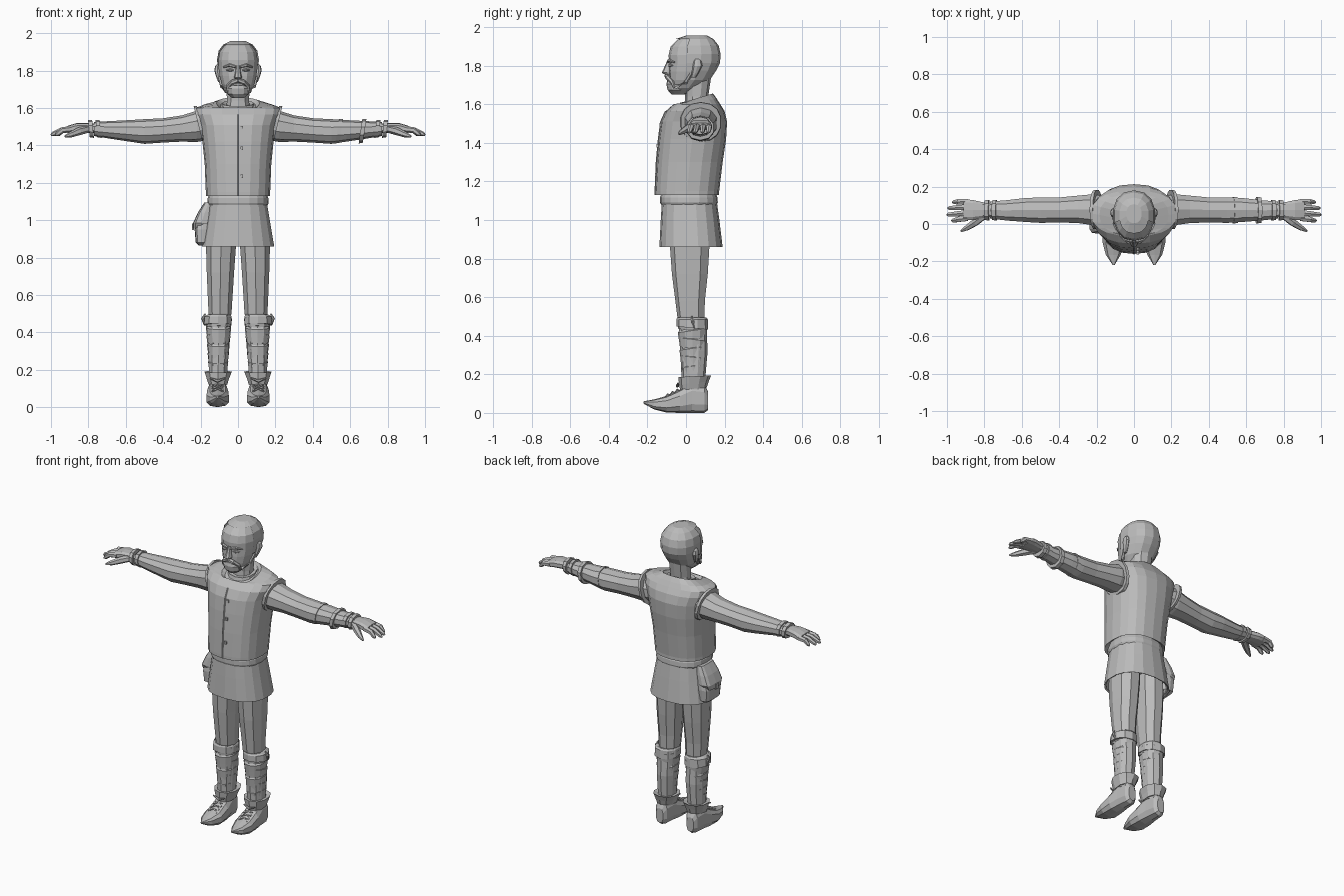
import bpy, bmesh, math
from mathutils import Vector

grey = bpy.data.materials.new("plain_grey")
grey.diffuse_color = (0.5, 0.5, 0.5, 1)


def finish(name, bm):
    bmesh.ops.recalc_face_normals(bm, faces=bm.faces)
    me = bpy.data.meshes.new(name)
    bm.to_mesh(me)
    bm.free()
    me.materials.append(grey)
    ob = bpy.data.objects.new(name, me)
    bpy.context.collection.objects.link(ob)
    return ob


def bridge(bm, loops, caps=True):
    for a, b in zip(loops, loops[1:]):
        n = len(a)
        for i in range(n):
            j = (i + 1) % n
            bm.faces.new((a[i], a[j], b[j], b[i]))
    if caps:
        bm.faces.new(loops[0])
        bm.faces.new(loops[-1])


def loft(name, axis, rings, n=10, p=2.2, s=1, drop=None):
    """Rings are (position, u0, u1, v0, v1[, tilt]) across the axis; s mirrors in x."""
    bm = bmesh.new()
    loops = []
    for r in rings:
        t, u0, u1, v0, v1 = r[:5]
        tilt = r[5] if len(r) > 5 else 0
        loop = []
        for i in range(n):
            a = 2 * math.pi * i / n - math.pi / 2
            c, d = math.cos(a), math.sin(a)
            c = math.copysign(abs(c) ** (2 / p), c) * (u1 - u0) / 2
            d = math.copysign(abs(d) ** (2 / p), d) * (v1 - v0) / 2
            u, v, w = (u0 + u1) / 2 + c, (v0 + v1) / 2 + d, t + tilt * d
            x, y, z = {'x': (w, u, v), 'y': (u, w, v), 'z': (u, v, w)}[axis]
            loop.append(bm.verts.new((x * s, y, z)))
        loops.append(loop)
    bridge(bm, loops)
    if drop:
        bad = [f for f in bm.faces if drop(f.calc_center_median())]
        bmesh.ops.delete(bm, geom=bad, context='FACES')
    return finish(name, bm)


def tube(name, pts, radii, n=6, s=1):
    bm = bmesh.new()
    pts = [Vector((x * s, y, z)) for x, y, z in pts]
    loops = []
    for i, q in enumerate(pts):
        d = (pts[min(i + 1, len(pts) - 1)] - pts[max(i - 1, 0)]).normalized()
        u = d.cross(Vector((0, 1, 0)) if abs(d.y) < .8 else Vector((0, 0, 1))).normalized()
        v = d.cross(u)
        loops.append([bm.verts.new(q + radii[i] * (u * math.cos(2 * math.pi * k / n)
                      + v * math.sin(2 * math.pi * k / n))) for k in range(n)])
    bridge(bm, loops)
    return finish(name, bm)


def box(name, c, size):
    bm = bmesh.new()
    bmesh.ops.create_cube(bm, size=1)
    for v in bm.verts:
        v.co = Vector([c[i] + v.co[i] * size[i] for i in range(3)])
    return finish(name, bm)


def sym(z, x, y0, y1, tilt=0):
    return (z, -x, x, y0, y1, tilt)


# Vest, with a hollow hem and a neckline that dips at the front
loft("vest", 'z', [
    sym(1.16, .13, -.11, .13), sym(1.13, .172, -.16, .172), sym(1.15, .172, -.16, .172),
    sym(1.30, .178, -.152, .19), sym(1.42, .19, -.142, .208), sym(1.51, .203, -.13, .213),
    sym(1.565, .225, -.105, .2), sym(1.60, .23, -.065, .178), sym(1.615, .185, -.062, .16, .12),
    sym(1.625, .115, -.07, .14, .3), sym(1.61, .095, -.055, .13, .3)], n=20, p=2.4)
loft("shirt_collar", 'z', [sym(1.56, .09, -.05, .13, .2), sym(1.625, .085, -.03, .13, .2),
                           sym(1.62, .07, -.015, .12, .2)], n=12)
tube("vest_seam", [(0, -.16, 1.13), (0, -.153, 1.3), (0, -.142, 1.42), (0, -.13, 1.51),
                   (0, -.105, 1.565)], [.004] * 5, n=4)
for z, y in ((1.495, -.132), (1.385, -.146), (1.235, -.156)):
    box("vest_button", (.02, y, z), (.014, .012, .018))

# Belt and tunic skirt
loft("belt", 'z', [sym(1.08, .158, -.13, .16), sym(1.092, .164, -.135, .165),
                   sym(1.118, .162, -.135, .163), sym(1.15, .15, -.12, .15)], n=20, p=2.4)
loft("tunic_skirt", 'z', [
    sym(1.12, .15, -.115, .15), sym(1.095, .156, -.125, .16), sym(1.0, .172, -.131, .173),
    sym(.86, .196, -.138, .19), sym(.865, .186, -.128, .18), sym(.95, .165, -.11, .155)],
    n=18, p=2.4)

# Belt pouch
loft("pouch", 'z', [(.865, -.21, -.16, -.02, .08), (.88, -.226, -.15, -.045, .105),
                    (.95, -.232, -.15, -.05, .11), (1.03, -.21, -.14, -.04, .1),
                    (1.09, -.175, -.13, -.03, .09)], n=12, p=4)
loft("pouch_flap", 'z', [(.955, -.24, -.16, -.035, .095), (.985, -.24, -.15, -.052, .112),
                         (1.04, -.215, -.14, -.046, .106), (1.095, -.18, -.13, -.034, .094)],
     n=12, p=4)
box("pouch_clasp", (-.24, .03, .965), (.012, .022, .035))

# Neck, head and hair shell
loft("neck", 'z', [sym(1.56, .068, -.01, .125), sym(1.64, .062, -.005, .115),
                   sym(1.74, .066, -.01, .13)], n=10)
HEAD = [(1.657, .035, -.065, .02), (1.685, .065, -.085, .07), (1.725, .088, -.088, .12),
        (1.77, .1, -.09, .15), (1.81, .106, -.088, .17), (1.855, .108, -.09, .174),
        (1.90, .1, -.08, .163), (1.935, .073, -.045, .135), (1.953, .035, .01, .1)]
loft("head", 'z', [sym(*r) for r in HEAD], n=14, p=2.3)
loft("hair", 'z', [sym(z + .005, x + .006, a - .006, b + .006) for z, x, a, b in HEAD[2:]],
     n=14, p=2.3,
     drop=lambda c: (c.z < 1.925 and c.y < .0) or (c.z < 1.76 and c.y < .06))

# Face
loft("nose", 'z', [sym(1.752, .014, -.105, -.07), sym(1.764, .021, -.126, -.07),
                   sym(1.79, .015, -.114, -.07), sym(1.83, .01, -.096, -.07)], n=8)
loft("chin_beard", 'z', [sym(1.652, .03, -.075, .0), sym(1.675, .058, -.096, .01),
                         sym(1.705, .06, -.102, .0), sym(1.722, .042, -.098, -.02)], n=12)
tube("mouth", [(-.025, -.092, 1.726), (.025, -.092, 1.726)], [.008, .008])
for s in (1, -1):
    tube("moustache", [(0, -.1, 1.748), (.03, -.094, 1.738), (.054, -.07, 1.715),
                       (.06, -.06, 1.685)], [.012, .013, .011, .006], s=s)
    tube("eyebrow", [(.012, -.093, 1.82), (.045, -.088, 1.829), (.078, -.06, 1.818)],
         [.007, .009, .004], s=s)
    tube("eye", [(.022, -.087, 1.802), (.042, -.084, 1.803), (.062, -.07, 1.802)],
         [.003, .009, .003], s=s)
    tube("jaw_beard", [(.06, -.055, 1.69), (.085, .0, 1.715), (.1, .03, 1.765)],
         [.014, .011, .008], s=s)
    loft("ear", 'z', [(1.738, .09, .105, .025, .05), (1.76, .09, .115, .03, .065),
                      (1.80, .095, .127, .035, .085), (1.825, .095, .122, .04, .08),
                      (1.835, .095, .112, .045, .07)], n=8, s=s)

# Arms and hands
for s in (1, -1):
    loft("sleeve", 'x', [
        (.15, .0, .15, 1.43, 1.57), (.22, -.01, .163, 1.418, 1.585),
        (.30, .002, .155, 1.42, 1.56), (.40, .005, .145, 1.415, 1.545),
        (.50, .003, .145, 1.408, 1.54), (.58, .008, .142, 1.42, 1.535),
        (.68, .016, .13, 1.435, 1.53), (.77, .027, .122, 1.45, 1.525)], n=10, s=s)
    loft("armhole_rim", 'x', [(.195, -.03, .185, 1.405, 1.612, .25),
                              (.212, -.028, .182, 1.408, 1.61, .25)], n=14, s=s)
    for x in (.735, .775):
        loft("cuff_band", 'x', [(x, .017, .131, 1.44, 1.537, .1),
                                (x + .022, .018, .129, 1.443, 1.535, .1)], n=10, s=s)
    loft("palm", 'x', [(.76, .038, .112, 1.465, 1.515), (.81, .03, .118, 1.468, 1.52),
                       (.86, .02, .13, 1.468, 1.52), (.912, .018, .135, 1.466, 1.504)],
         n=10, p=2.8, s=s)
    for y, yt, end in ((.031, .018, .975), (.06, .05, 1.0), (.09, .085, .995), (.12, .117, .97)):
        tube("finger", [(.89, y, 1.487), (.94, (y + yt) / 2, 1.481), (end - .01, yt, 1.46),
                        (end, yt, 1.453)], [.017, .016, .012, .005], s=s)
    tube("thumb", [(.80, .045, 1.488), (.85, .008, 1.475), (.895, -.022, 1.457),
                   (.925, -.038, 1.447)], [.02, .021, .015, .006], s=s)
for x, r in ((.53, .004), (.655, .003)):
    loft("forearm_strap", 'x', [(x, .0, .147, 1.41, 1.542, .15),
                                (x + .022, .002, .146, 1.414, 1.541, .15)], n=10)

# Legs, wraps and boots
for s in (1, -1):
    loft("trouser_leg", 'z', [
        (.95, .008, .165, -.08, .125), (.86, .01, .172, -.083, .127),
        (.72, .02, .168, -.073, .118), (.58, .029, .162, -.055, .102),
        (.50, .034, .158, -.045, .1), (.45, .05, .15, -.03, .09)], n=9, s=s)
    loft("shin", 'z', [(.48, .04, .165, -.04, .105), (.32, .045, .163, -.03, .112),
                       (.12, .06, .155, -.02, .095)], n=10, s=s)
    for i in range(6):
        k = i / 5
        z, tilt = .455 - .23 * k, .15 if i % 2 else -.12
        a, b = .032 + .02 * k, .175 - .015 * k
        c, d = -.046 + .02 * k, .112 - .01 * k
        loft("leg_wrap", 'z', [(z - .028, a + .006, b - .006, c + .006, d - .006, tilt),
                               (z + .018, a, b, c, d, tilt),
                               (z + .03, a + .008, b - .008, c + .008, d - .008, tilt)],
             n=12, s=s)
    loft("knee_band", 'z', [(.44, .03, .185, -.05, .115, -.1), (.485, .031, .182, -.05, .113),
                            (.495, .038, .165, -.045, .105)], n=10, s=s)
    tube("wrap_knot", [(.175, .03, .5), (.188, .035, .475), (.18, .045, .44)],
         [.004, .009, .004], s=s)
    loft("boot_foot", 'y', [
        (.115, .085, .135, .015, .11), (.095, .068, .15, 0, .15), (.03, .06, .158, 0, .16),
        (-.03, .05, .168, 0, .122), (-.10, .047, .17, .002, .088),
        (-.165, .07, .152, .018, .07), (-.22, .104, .114, .048, .06)], n=10, p=2.8, s=s)
    loft("boot_cuff", 'z', [(.125, .055, .16, -.03, .108, .1), (.155, .045, .17, -.036, .118, .1),
                            (.19, .03, .182, -.04, .13, .05), (.185, .05, .165, -.025, .11)],
         n=10, s=s)
    # Crossed laces over the instep
    for y, z in ((-.035, .122), (-.06, .11), (-.085, .098)):
        for e in (1, -1):
            tube("boot_lace", [(.109 - .03 * e, y, z - .006), (.109, y - .01, z),
                               (.109 + .03 * e, y - .022, z - .014)], [.004] * 3, n=4, s=s)
    tube("lace_bow", [(.07, -.04, .155), (.109, -.045, .14), (.148, -.04, .155)],
         [.004, .009, .004], s=s)
